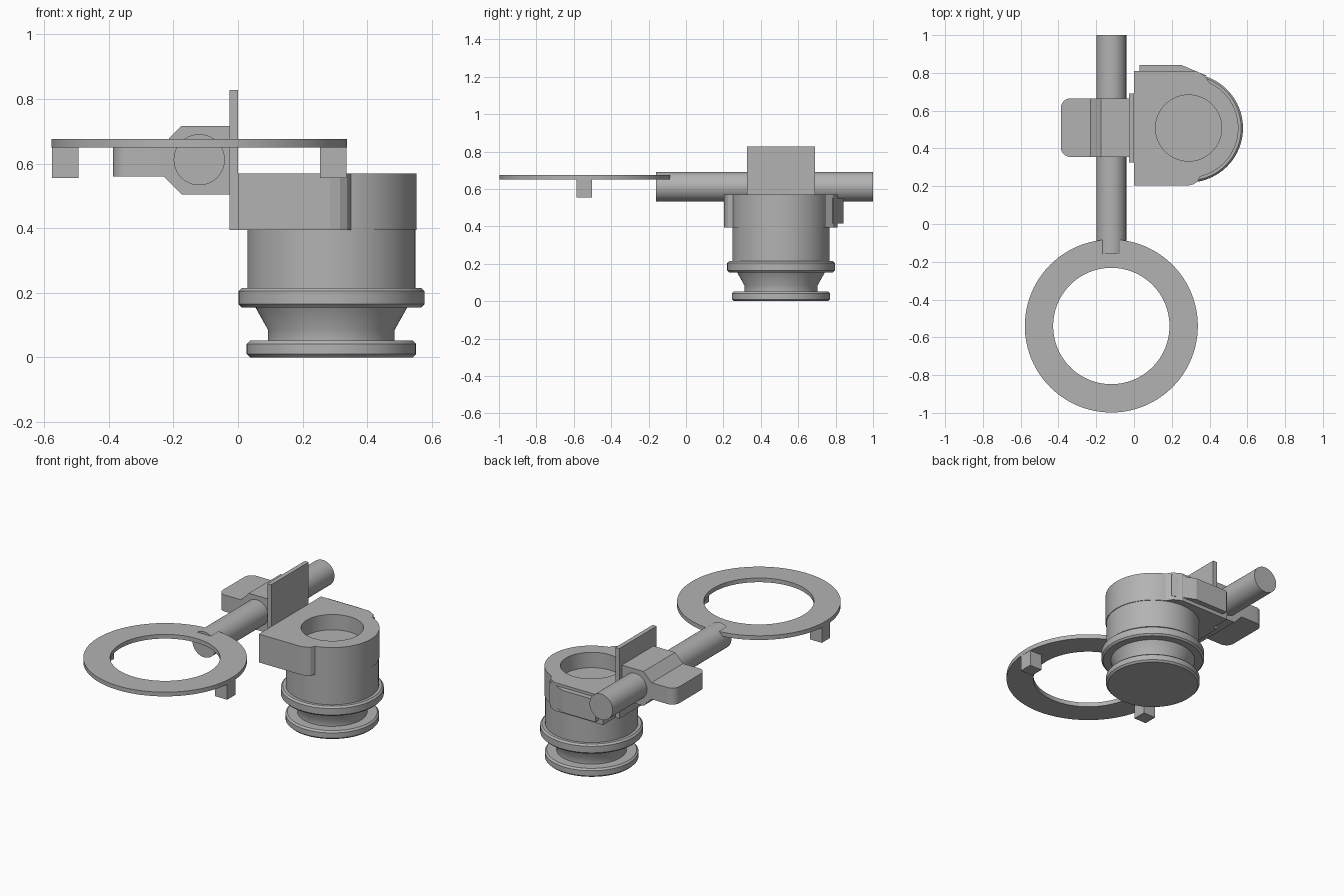
import bpy, bmesh, math
from mathutils import Matrix, Vector

if "Cube" in bpy.data.objects:
    bpy.data.objects.remove(bpy.data.objects["Cube"], do_unlink=True)

grey = bpy.data.materials.new("plain_grey")
grey.use_nodes = True
colour = (0.45, 0.45, 0.45, 1)
grey.diffuse_color = colour
grey.node_tree.nodes["Principled BSDF"].inputs["Base Color"].default_value = colour


def finish(name, bm):
    bmesh.ops.recalc_face_normals(bm, faces=bm.faces)
    mesh = bpy.data.meshes.new(name)
    bm.to_mesh(mesh)
    bm.free()
    mesh.materials.append(grey)
    obj = bpy.data.objects.new(name, mesh)
    bpy.context.collection.objects.link(obj)
    return obj


def smooth(obj):
    bpy.ops.object.select_all(action='DESELECT')
    obj.select_set(True)
    bpy.context.view_layer.objects.active = obj
    bpy.ops.object.shade_smooth_by_angle(angle=math.radians(30))


def box(name, low, high):
    bm = bmesh.new()
    low, high = Vector(low), Vector(high)
    size = Matrix.Diagonal((*(high - low), 1))
    bmesh.ops.create_cube(bm, size=1, matrix=Matrix.Translation((low + high) / 2) @ size)
    return finish(name, bm)


def cylinder(name, radius, depth, matrix):
    bm = bmesh.new()
    bmesh.ops.create_cone(bm, cap_ends=True, segments=96, radius1=radius,
                          radius2=radius, depth=depth, matrix=matrix)
    return finish(name, bm)


def lathe(name, profile, x, y, closed=False):
    """Spin (radius, height) points about a vertical axis."""
    bm = bmesh.new()
    verts = [bm.verts.new((x + r, y, z)) for r, z in profile]
    pairs = list(zip(verts, verts[1:])) + ([(verts[-1], verts[0])] if closed else [])
    edges = [bm.edges.new(p) for p in pairs]
    bmesh.ops.spin(bm, geom=verts + edges, cent=(x, y, 0), axis=(0, 0, 1),
                   angle=math.tau, steps=96, use_duplicate=False)
    bmesh.ops.remove_doubles(bm, verts=bm.verts, dist=0.0001)
    obj = finish(name, bm)
    smooth(obj)
    return obj


def prism(name, points, offset):
    """Extrude a flat outline along an offset."""
    bm = bmesh.new()
    face = bm.faces.new([bm.verts.new(p) for p in points])
    moved = bmesh.ops.extrude_face_region(bm, geom=[face], use_keep_orig=True)
    bmesh.ops.translate(bm, vec=offset,
                        verts=[v for v in moved["geom"] if isinstance(v, bmesh.types.BMVert)])
    return finish(name, bm)


# Flat ring with two square pegs underneath
ring_x, ring_y = -0.12, -0.54
lathe("flat_ring", [(0.308, 0.65), (0.458, 0.65), (0.458, 0.676), (0.308, 0.676)],
      ring_x, ring_y, closed=True)
for name, side in (("left_peg", 1), ("right_peg", -1)):
    cx = ring_x + side * 0.415
    box(name, (cx - 0.041, -0.585, 0.555), (cx + 0.041, -0.503, 0.655))

# Long rod
rod = cylinder("rod", 0.079, 1.16, Matrix.Translation((-0.12, 0.42, 0.612))
               @ Matrix.Rotation(math.pi / 2, 4, 'X'))
smooth(rod)

# Clamp around the rod, with rounded tab corners
clamp_outline = [(-0.02, 0.505), (-0.02, 0.717), (-0.175, 0.717), (-0.229, 0.662),
                 (-0.387, 0.662), (-0.387, 0.56), (-0.229, 0.56), (-0.175, 0.505)]
clamp = prism("rod_clamp", [(x, 0.355, z) for x, z in clamp_outline], (0, 0.31, 0))
bm = bmesh.new()
bm.from_mesh(clamp.data)
corners = [e for e in bm.edges if all(v.co.x < -0.38 for v in e.verts)
           and abs(e.verts[0].co.z - e.verts[1].co.z) > 0.05]
bmesh.ops.bevel(bm, geom=corners, offset=0.05, segments=8, profile=0.5, affect='EDGES')
bm.to_mesh(clamp.data)
bm.free()
smooth(clamp)

# Upright plate
box("upright_plate", (-0.027, 0.325, 0.395), (0, 0.69, 0.828))

# Barrel with collar, flange, neck, foot and top pocket
cx, cy = 0.289, 0.508
lathe("barrel", [
    (0, 0), (0.252, 0), (0.262, 0.01), (0.262, 0.042), (0.252, 0.052), (0.196, 0.052),
    (0.196, 0.085), (0.235, 0.155), (0.278, 0.155), (0.288, 0.165), (0.288, 0.205),
    (0.278, 0.215), (0.26, 0.215), (0.26, 0.395), (0.264, 0.395), (0.264, 0.57),
    (0.175, 0.57), (0.175, 0.475), (0, 0.475)], cx, cy)

# Bracket block wrapped around the collar
bracket_outline = [(0, 0.203), (0.285, 0.203), (0.315, 0.21), (0.337, 0.225), (0.35, 0.25),
                   (0.36, cy), (0.4, 0.745), (0.375, 0.785), (0.33, 0.81), (0, 0.81)]
bracket = prism("bracket", [(x, y, 0.395) for x, y in bracket_outline], (0, 0, 0.175))
cutter = cylinder("bracket_cutter", 0.25, 1, Matrix.Translation((cx, cy, 0.5)))
cutter.hide_render = True
cutter.hide_set(True)
cut = bracket.modifiers.new("collar_hole", 'BOOLEAN')
cut.operation = 'DIFFERENCE'
cut.solver = 'EXACT'
cut.object = cutter

# Tapered lever on the back of the bracket
lever_outline = [(0.03, 0.8), (0.03, 0.842), (0.25, 0.842), (0.385, 0.785), (0.33, 0.78)]
prism("back_lever", [(x, y, 0.417) for x, y in lever_outline], (0, 0, 0.136))
